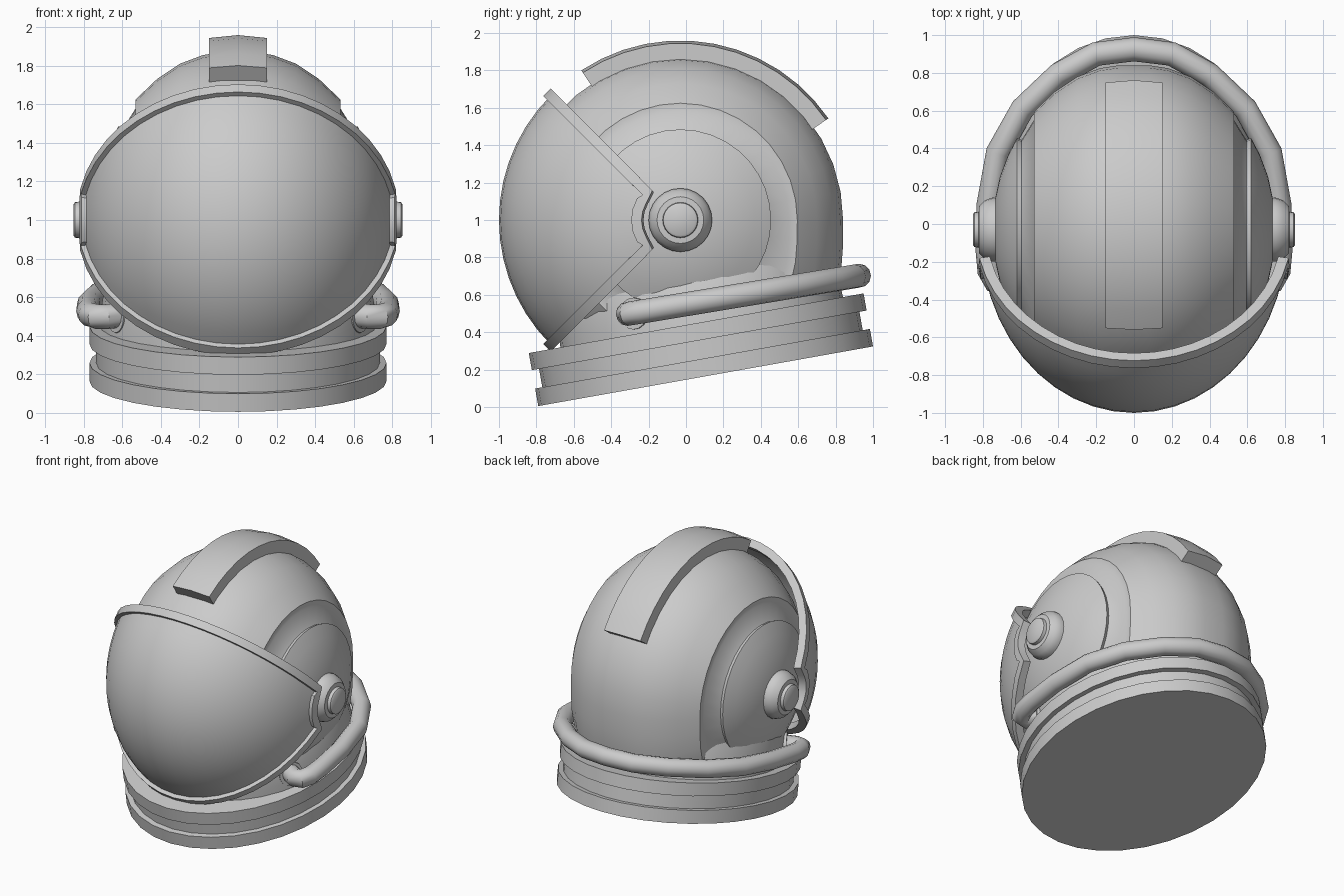
import bpy, bmesh
from math import sin, cos, pi, radians, sqrt
from mathutils import Vector, Matrix

if "Cube" in bpy.data.objects:
    bpy.data.objects.remove(bpy.data.objects["Cube"])


def loft(name, rings, loop=False, wrap=True, caps=True, angle=35):
    """Skin a list of equal-length point rings into a smooth-by-angle mesh."""
    bm = bmesh.new()
    vs = [[bm.verts.new(p) for p in r] for r in rings]
    n, m = len(vs), len(vs[0])
    for i in range(n if loop else n - 1):
        a, b = vs[i], vs[(i + 1) % n]
        for j in range(m if wrap else m - 1):
            k = (j + 1) % m
            bm.faces.new((a[j], a[k], b[k], b[j]))
    if caps and not loop and wrap:
        bm.faces.new(vs[0])
        bm.faces.new(vs[-1])
    bmesh.ops.recalc_face_normals(bm, faces=bm.faces)
    me = bpy.data.meshes.new(name)
    bm.to_mesh(me)
    bm.free()
    me.shade_smooth()
    me.set_sharp_from_angle(angle=radians(angle))
    ob = bpy.data.objects.new(name, me)
    bpy.context.collection.objects.link(ob)
    return ob


def sweep(name, pts, normals, section, loop=False, angle=35):
    """Sweep a 2D section (sideways, outward) along a path."""
    rings, n = [], len(pts)
    for i, (p, nr) in enumerate(zip(pts, normals)):
        a = pts[i - 1] if loop or i else p
        b = pts[(i + 1) % n] if loop or i < n - 1 else p
        t = (b - a).normalized()
        side = t.cross(nr).normalized()
        up = side.cross(t)
        rings.append([p + side * s + up * h for s, h in section])
    return loft(name, rings, loop, angle=angle)


HY, HZ = -0.03, 1.0                      # side pivot of the helmet
TILT = Matrix.Translation((0, 0.105, 0.165)) @ Matrix.Rotation(radians(10.1), 4, 'X')


# Shell: turned about the x axis, with recessed domed ears; squarer at lower back
def shell_ring(x, r, seg=36):
    ring = []
    for i in range(seg):
        a = 2 * pi * i / seg
        c, s = cos(a), sin(a)
        k = 1.0
        if c > 0 and s < 0 and abs(x) < 0.56:
            k = (abs(c) ** 3 + abs(s) ** 3) ** (-1 / 3)
        ring.append((x, HY + r * c * k, HZ + r * s * k))
    return ring


half = [(0.08, 0.87), (0.18, 0.855), (0.3, 0.81), (0.42, 0.73), (0.53, 0.625),
        (0.53, 0.58), (0.595, 0.475), (0.62, 0.485), (0.665, 0.40), (0.71, 0.28),
        (0.74, 0.14), (0.745, 0.03)]
profile = [(-x, r) for x, r in reversed(half)] + half
shell = loft("shell", [shell_ring(x, r) for x, r in profile])
bm = bmesh.new()
bm.from_mesh(shell.data)
bmesh.ops.bisect_plane(bm, geom=bm.verts[:] + bm.edges[:] + bm.faces[:],
                       plane_co=TILT @ Vector((0, 0, 0.2)),
                       plane_no=TILT.to_3x3() @ Vector((0, 0, 1)), clear_inner=True)
bm.to_mesh(shell.data)
bm.free()


# Neck flare and collar rings, stacked on a tilted base
def ellipse(rx, ry, z, y0=0.0, seg=32):
    return [TILT @ Vector((rx * cos(2 * pi * i / seg), y0 + ry * sin(2 * pi * i / seg), z))
            for i in range(seg)]


loft("neck", [ellipse(0.72, 0.77, 0.22, 0.03), ellipse(0.715, 0.765, 0.34, 0.03),
              ellipse(0.69, 0.75, 0.5, 0.03), ellipse(0.61, 0.69, 0.72, 0.04)])
for name, rx, ry, z0, z1 in (("lower_collar_ring", 0.77, 0.909, 0, 0.095),
                             ("collar_groove", 0.735, 0.87, 0.08, 0.22),
                             ("upper_collar_ring", 0.77, 0.909, 0.195, 0.288)):
    loft(name, [ellipse(rx, ry, z0), ellipse(rx, ry, z1)])

# Visor: ellipsoid wedge between two planes through the hinges
VY, A, R, U0, PHI = -0.06, 0.81, 0.94, 0.215, radians(45)


def visor_pt(u, phi):
    return Vector((A * cos(u), VY - R * sin(u) * cos(phi), HZ + R * sin(u) * sin(phi)))


def visor_normal(p):
    return Vector((p.x / A ** 2, (p.y - VY) / R ** 2, (p.z - HZ) / R ** 2)).normalized()


NU, NP = 20, 14
us = [U0 + (pi - 2 * U0) * i / NU for i in range(NU + 1)]
phis = [-PHI + 2 * PHI * i / NP for i in range(NP + 1)]
visor = loft("visor", [[visor_pt(u, p) for p in phis] for u in us], wrap=False)

# Visor rim: square band around the edge of the wedge, curved round the hinges
arc = [-PHI + 2 * PHI * i / 6 for i in range(7)]
path = ([visor_pt(u, PHI) for u in us] +
        [visor_pt(us[-1], p) for p in reversed(arc[1:-1])] +
        [visor_pt(u, -PHI) for u in reversed(us)] +
        [visor_pt(us[0], p) for p in arc[1:-1]])
sweep("visor_rim", path, [visor_normal(p) for p in path],
      [(-0.028, -0.03), (0.028, -0.03), (0.028, 0.026), (-0.028, 0.026)], loop=True)

# Crest strip over the top
crest = []
for i in range(13):
    a = radians(123.5 - 89 * i / 12)
    crest.append([(x, HY + r * cos(a), HZ + r * sin(a)) for x, r in
                  ((-0.15, 0.84), (-0.15, 0.945), (0, 0.96), (0.15, 0.945), (0.15, 0.84), (0, 0.85))])
loft("crest", crest)

# Hinge bolts on both sides
bolt = [(0.69, 0.165), (0.75, 0.17), (0.79, 0.155), (0.82, 0.125), (0.822, 0.095),
        (0.845, 0.092), (0.853, 0.08)]
for sx, side in ((1, "right"), (-1, "left")):
    loft("hinge_bolt_" + side,
         [[(sx * x, HY + r * cos(2 * pi * i / 24), HZ + r * sin(2 * pi * i / 24))
           for i in range(24)] for x, r in bolt])

# Air hose round the back, with elbows turning into the neck
h = [(0.2, 0.9), (0.4, 0.79), (0.59, 0.61), (0.72, 0.38), (0.77, 0.1), (0.775, -0.14),
     (0.765, -0.25), (0.735, -0.305), (0.69, -0.315), (0.56, -0.24)]
flat = [(-x, y) for x, y in reversed(h)] + [(0, 0.925)] + h
hose = [Vector((x, y, 0.55 + 0.165 * y)) for x, y in flat]


def circle(r, n=12):
    return [(r * cos(2 * pi * i / n), r * sin(2 * pi * i / n)) for i in range(n)]


up = Vector((0, 0, 1))
sweep("air_hose", hose, [up] * len(hose), circle(0.064))

# Hose sockets where the elbows meet the neck
for sx, side in ((1, "right"), (-1, "left")):
    ends = [Vector((sx * 0.52, -0.217, 0.50)), Vector((sx * 0.635, -0.283, 0.50))]
    sweep("hose_socket_" + side, ends, [up] * 2, circle(0.085, 16))
